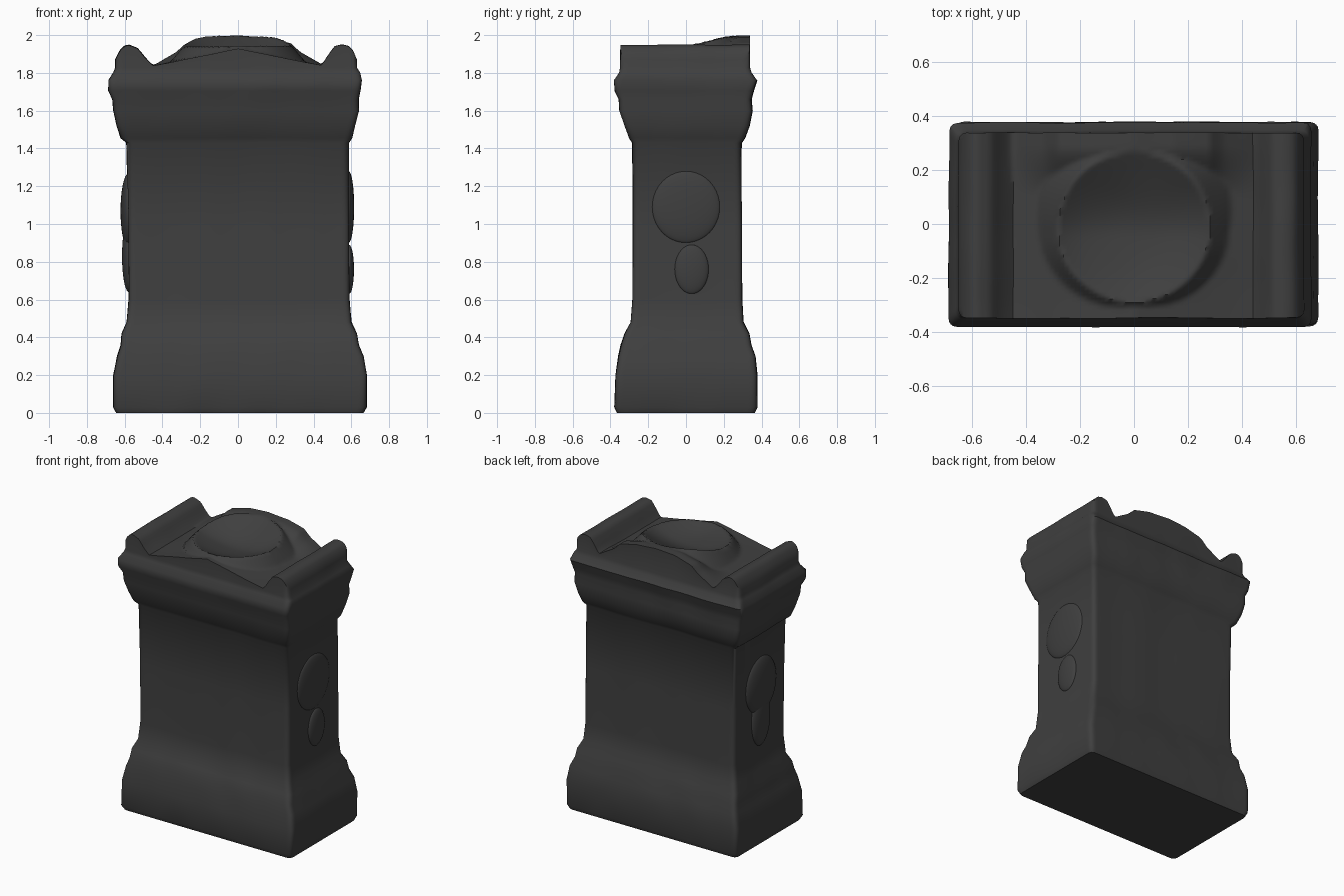
import bpy, bmesh, math
from mathutils import Vector, noise

if "Cube" in bpy.data.objects:
    bpy.data.objects.remove(bpy.data.objects["Cube"])

stone = bpy.data.materials.new("dark_stone")
stone.diffuse_color = (0.05, 0.05, 0.05, 1)
stone.use_nodes = True
stone.node_tree.nodes["Principled BSDF"].inputs["Base Color"].default_value = stone.diffuse_color

NX, NY = 88, 48          # grid resolution of the top and of each ring


def lerp_table(t, pts):
    if t <= pts[0][0]:
        return pts[0][1]
    for (a, u), (b, w) in zip(pts, pts[1:]):
        if t <= b:
            return u + (w - u) * (t - a) / (b - a)
    return pts[-1][1]


def smooth(a, b, t):
    t = min(1, max(0, (t - a) / (b - a)))
    return t * t * (3 - 2 * t)


# Altar outline: z, left, right, front, back
sections = [
    (0.01, -.645, .665, -.365, .365), (0.03, -.66, .68, -.378, .377),
    (0.20, -.66, .682, -.372, .377), (0.30, -.64, .665, -.358, .367),
    (0.36, -.62, .64, -.345, .345), (0.42, -.615, .63, -.325, .335),
    (0.48, -.588, .602, -.292, .303), (0.60, -.578, .59, -.282, .296),
    (1.00, -.58, .588, -.282, .294), (1.43, -.59, .588, -.285, .293),
    (1.455, -.62, .605, -.302, .312), (1.52, -.642, .62, -.325, .337),
    (1.60, -.66, .64, -.352, .352), (1.66, -.665, .638, -.355, .346),
    (1.705, -.685, .648, -.376, .358), (1.76, -.685, .655, -.38, .375),
    (1.80, -.66, .645, -.352, .346), (1.825, -.65, .628, -.348, .338),
]

# Side bolsters across x
left_roll = [(-.65, 1.87), (-.625, 1.92), (-.60, 1.945), (-.575, 1.948), (-.53, 1.93), (-.49, 1.88), (-.45, 1.84)]
right_roll = [(.44, 1.835), (.475, 1.89), (.51, 1.94), (.55, 1.95), (.59, 1.94), (.61, 1.915), (.628, 1.87)]
back_gable = [(0, 2.0), (.15, 1.99), (.28, 1.955), (.33, 1.91), (.44, 1.845)]


def top_height(x, y):
    if x < -.45:
        return lerp_table(x, left_roll)
    if x > .44:
        return lerp_table(x, right_roll)
    front = 1.928 - 0.2 * abs(x)
    w = smooth(0.1, 0.29, y)
    z = front + (lerp_table(abs(x), back_gable) - front) * w
    # offering bowl with a raised rim, tilted up to the back
    r = math.hypot(x, y + 0.01)
    rim = 1.943 + 0.055 * smooth(-0.05, 0.27, y)
    if r < 0.28:
        return rim - 0.065 * (1 - (r / 0.28) ** 2)
    return max(z, rim - (r - 0.28) * 1.2)


def place(i, j, s):
    """Grid index to a point in a slightly round-cornered rectangle."""
    z, x0, x1, y0, y1 = s
    x = x0 + (x1 - x0) * i / NX
    y = y0 + (y1 - y0) * j / NY
    cx, cy, r = (x0 + x1) / 2, (y0 + y1) / 2, 0.03
    hx, hy = (x1 - x0) / 2 - r, (y1 - y0) / 2 - r
    dx, dy = x - cx, y - cy
    ex, ey = max(0, abs(dx) - hx), max(0, abs(dy) - hy)
    if ex > 0 and ey > 0:
        k = max(ex, ey) / math.hypot(ex, ey)
        x = cx + math.copysign(hx + ex * k, dx)
        y = cy + math.copysign(hy + ey * k, dy)
    return x, y, z


def finish(ob):
    ob.data.materials.append(stone)
    bpy.ops.object.select_all(action='DESELECT')
    ob.select_set(True)
    bpy.context.view_layer.objects.active = ob
    bpy.ops.object.shade_smooth_by_angle(angle=math.radians(50))


# Altar body: lofted rings, closed by the carved top
bm = bmesh.new()
edge = ([(i, 0) for i in range(NX)] + [(NX, j) for j in range(NY)]
        + [(i, NY) for i in range(NX, 0, -1)] + [(0, j) for j in range(NY, 0, -1)])
rings = [[bm.verts.new(place(i, j, s)) for i, j in edge] for s in sections]
top = {}
for i in range(NX + 1):
    for j in range(NY + 1):
        x, y, _ = place(i, j, sections[-1])
        top[i, j] = bm.verts.new((x, y, top_height(x, y)))
rings.append([top[e] for e in edge])
n = len(edge)
for a, b in zip(rings, rings[1:]):
    for k in range(n):
        m = (k + 1) % n
        bm.faces.new((a[k], a[m], b[m], b[k]))
for i in range(NX):
    for j in range(NY):
        bm.faces.new((top[i, j], top[i + 1, j], top[i + 1, j + 1], top[i, j + 1]))
bm.faces.new(rings[0][::-1])
# gentle weathering
for v in bm.verts:
    if v.co.z > 0.02:
        v.co += noise.noise_vector(v.co * 5) * 0.004
    else:
        v.co.z = 0
mesh = bpy.data.meshes.new("altar_body")
bm.to_mesh(mesh)
bm.free()
body = bpy.data.objects.new("altar_body", mesh)
bpy.context.collection.objects.link(body)
finish(body)


# Low reliefs on the two sides
def relief(name, loc, size):
    bpy.ops.mesh.primitive_uv_sphere_add(segments=40, ring_count=20, location=loc)
    ob = bpy.context.object
    ob.name = name
    ob.scale = size
    finish(ob)


relief("right_roundel", (.585, 0, 1.09), (.03, .18, .19))
relief("right_jug", (.588, .03, .76), (.026, .09, .13))
relief("left_roundel", (-.578, 0, 1.07), (.044, .17, .2))
relief("left_jug", (-.578, 0, .83), (.036, .1, .19))
